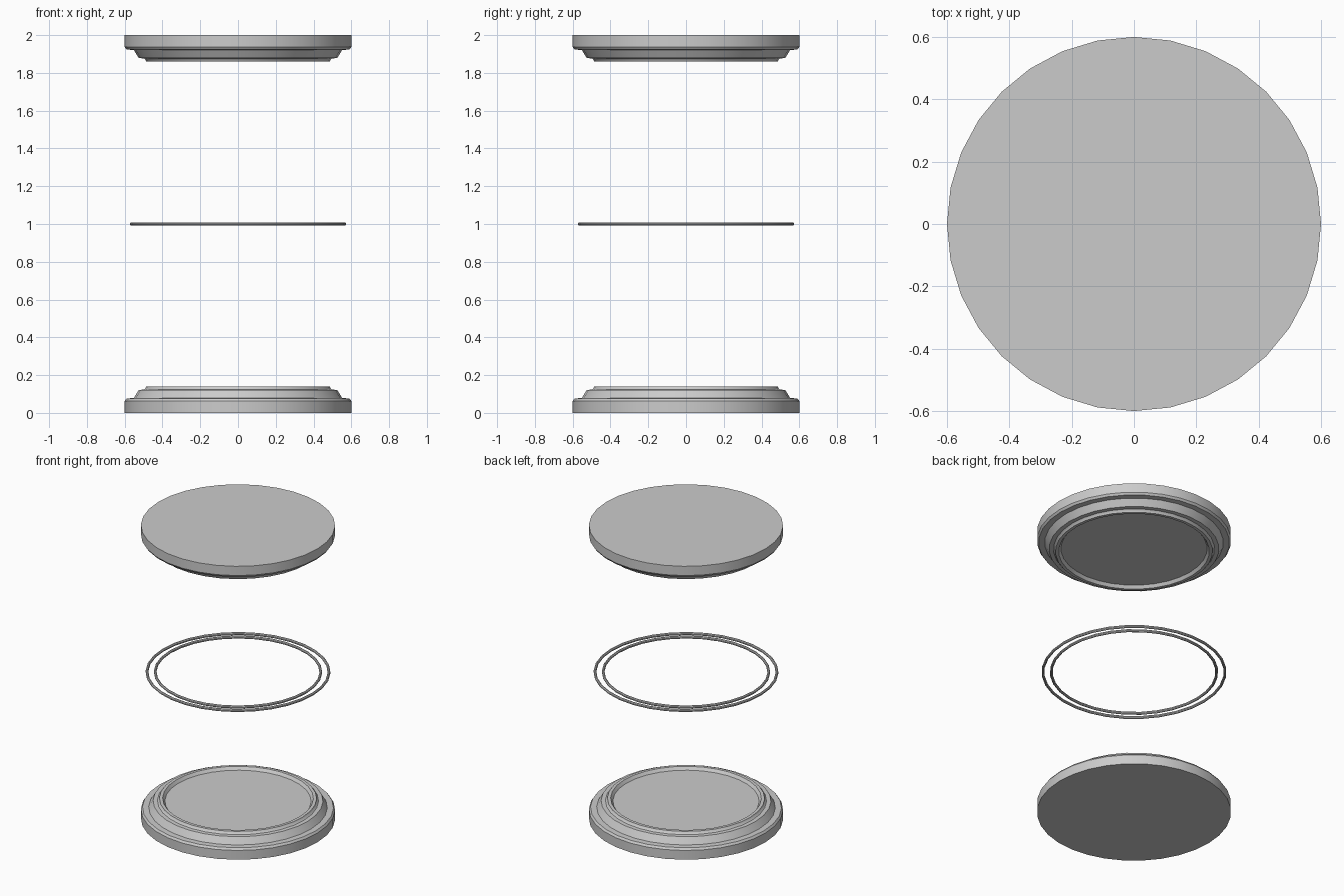
import bpy, bmesh
from math import cos, sin, pi, radians

if "Cube" in bpy.data.objects:
    bpy.data.objects.remove(bpy.data.objects["Cube"])

SIDES = 32


def finish(name, bm):
    bmesh.ops.recalc_face_normals(bm, faces=bm.faces)
    mesh = bpy.data.meshes.new(name)
    bm.to_mesh(mesh)
    bm.free()
    ob = bpy.data.objects.new(name, mesh)
    bpy.context.collection.objects.link(ob)
    bpy.ops.object.select_all(action='DESELECT')
    ob.select_set(True)
    bpy.context.view_layer.objects.active = ob
    bpy.ops.object.shade_smooth_by_angle(angle=radians(30))
    return ob


def lathe(name, profile, closed):
    """Turn an (r, z) profile about z; open profiles get flat end caps."""
    bm = bmesh.new()
    loops = [[bm.verts.new((r * cos(2 * pi * i / SIDES), r * sin(2 * pi * i / SIDES), z))
              for i in range(SIDES)] for r, z in profile]
    pairs = list(zip(loops, loops[1:]))
    if closed:
        pairs.append((loops[-1], loops[0]))
    for a, b in pairs:
        for i in range(SIDES):
            j = (i + 1) % SIDES
            bm.faces.new((a[i], a[j], b[j], b[i]))
    if not closed:
        bm.faces.new(loops[0])
        bm.faces.new(loops[-1])
    return finish(name, bm)


# Stepped plate: slab, bevelled shoulder, sloped tier, raised rim, recessed disc
plate = [(0.60, 0.0), (0.60, 0.063), (0.59, 0.077), (0.552, 0.078),
         (0.525, 0.122), (0.498, 0.123), (0.49, 0.13), (0.486, 0.14),
         (0.466, 0.14), (0.452, 0.12)]
lathe("bottom_plate", plate, False)
lathe("top_plate", [(r, 2 - z) for r, z in plate], False)

# Two thin floating rings halfway up
for name, radius in (("outer_ring", 0.563), ("inner_ring", 0.512)):
    section = [(radius + 0.0087 * cos(pi / 8 + k * pi / 4),
                1.0 + 0.0095 * sin(pi / 8 + k * pi / 4)) for k in range(8)]
    lathe(name, section, True)
